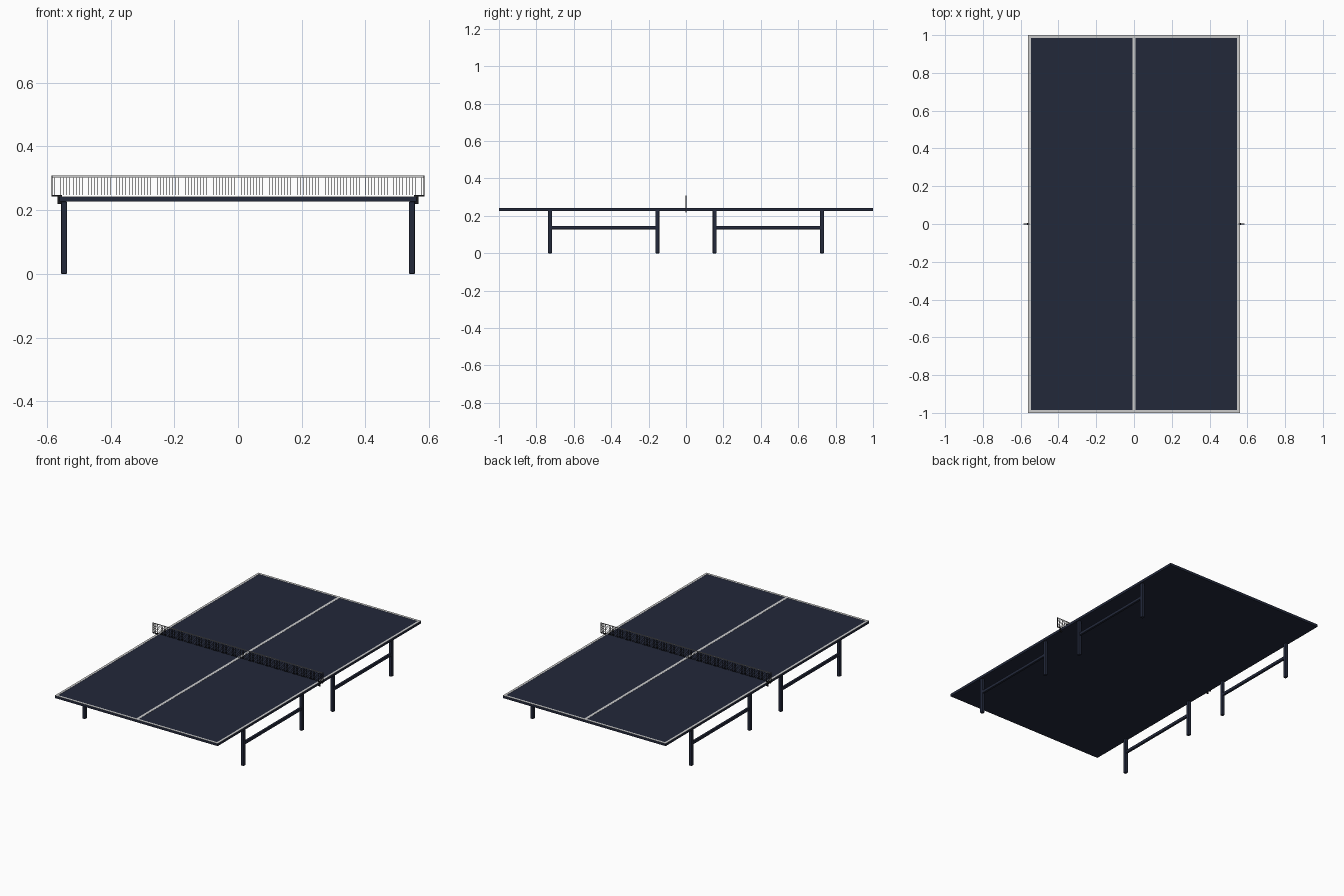
import bpy, bmesh
from mathutils import Matrix, Vector

if "Cube" in bpy.data.objects:
    bpy.data.objects.remove(bpy.data.objects["Cube"])


def material(name, rgb):
    m = bpy.data.materials.new(name)
    m.diffuse_color = (*rgb, 1)
    m.use_nodes = True
    m.node_tree.nodes["Principled BSDF"].inputs["Base Color"].default_value = m.diffuse_color
    return m


NAVY = material("navy", (0.016, 0.021, 0.042))
BLACK = material("black", (0.01, 0.01, 0.012))


def boxes(name, items, mat=None, bevel=0):
    """One object made of axis-aligned boxes given as (lo, hi) corners."""
    bm = bmesh.new()
    for lo, hi in items:
        lo, hi = Vector(lo), Vector(hi)
        mtx = Matrix.Translation((lo + hi) / 2) @ Matrix.Diagonal((*(hi - lo), 1))
        bmesh.ops.create_cube(bm, size=1, matrix=mtx)
    me = bpy.data.meshes.new(name)
    bm.to_mesh(me)
    bm.free()
    ob = bpy.data.objects.new(name, me)
    bpy.context.collection.objects.link(ob)
    if mat:
        me.materials.append(mat)
    if bevel:
        mod = ob.modifiers.new("bevel", 'BEVEL')
        mod.width = bevel
        mod.segments = 2
    return ob


HW, Z0, Z1 = 0.56, 0.227, 0.242   # half width, underside and top of the slab

# Table top
boxes("table_top", [((-HW, -1, Z0), (HW, 1, Z1))], NAVY)

# Painted border and centre line
zl, b = Z1 + 0.0008, 0.014
boxes("painted_lines", [
    ((-HW, -1, Z1), (-HW + b, 1, zl)),
    ((HW - b, -1, Z1), (HW, 1, zl)),
    ((-HW + b, -1, Z1), (HW - b, -1 + b, zl)),
    ((-HW + b, 1 - b, Z1), (HW - b, 1, zl)),
    ((-0.008, -1 + b, Z1), (0.008, 1 - b, zl))])

# Legs in pairs, each pair joined by a rail
LX, R, Y_IN, Y_OUT = 0.546, 0.0095, 0.153, 0.727
for sx, side in ((-1, "left"), (1, "right")):
    for sy, end in ((-1, "front"), (1, "back")):
        for y, place in ((Y_IN, "inner"), (Y_OUT, "outer")):
            x, yy = sx * LX, sy * y
            boxes(f"{end}_{side}_{place}_leg",
                  [((x - R, yy - R - .001, 0), (x + R, yy + R + .001, Z0))], NAVY, 0.003)
        ya, yb = sorted((sy * Y_IN, sy * Y_OUT))
        boxes(f"{end}_{side}_rail",
              [((sx * LX - 0.007, ya, 0.128), (sx * LX + 0.007, yb, 0.146))], NAVY, 0.002)

# Net posts with brackets clamped on the table edge
NX, NB, NT = 0.586, 0.247, 0.308


def span(s, a, c):
    return sorted((s * a, s * c))


for s, side in ((-1, "left"), (1, "right")):
    parts = []
    for xa, xb, za, zb, t in ((NX - 0.004, NX, 0.243, NT, 0.0015),     # post
                              (0.553, NX, 0.243, 0.248, 0.003),        # top arm
                              (0.560, 0.566, 0.219, 0.248, 0.003),     # edge plate
                              (0.553, 0.566, 0.219, 0.2265, 0.004)):   # lower jaw
        x0, x1 = span(s, xa, xb)
        parts.append(((x0, -t, za), (x1, t, zb)))
    boxes(f"{side}_net_post", parts, BLACK)

# Net: fine mesh of strings plus a top tape
w, t = 0.0007, 0.0005
n_v, n_h = 120, 7
strings = []
for i in range(1, n_v):
    x = -NX + 2 * NX * i / n_v
    strings.append(((x - w, -t, NB), (x + w, t, NT - 0.004)))
for i in range(n_h):
    z = NB + 0.002 + (NT - 0.006 - NB) * i / n_h
    strings.append(((-NX, -t, z - w), (NX, t, z + w)))
boxes("net_mesh", strings, BLACK)
boxes("net_tape", [((-NX, -0.001, NT - 0.005), (NX, 0.001, NT))])
